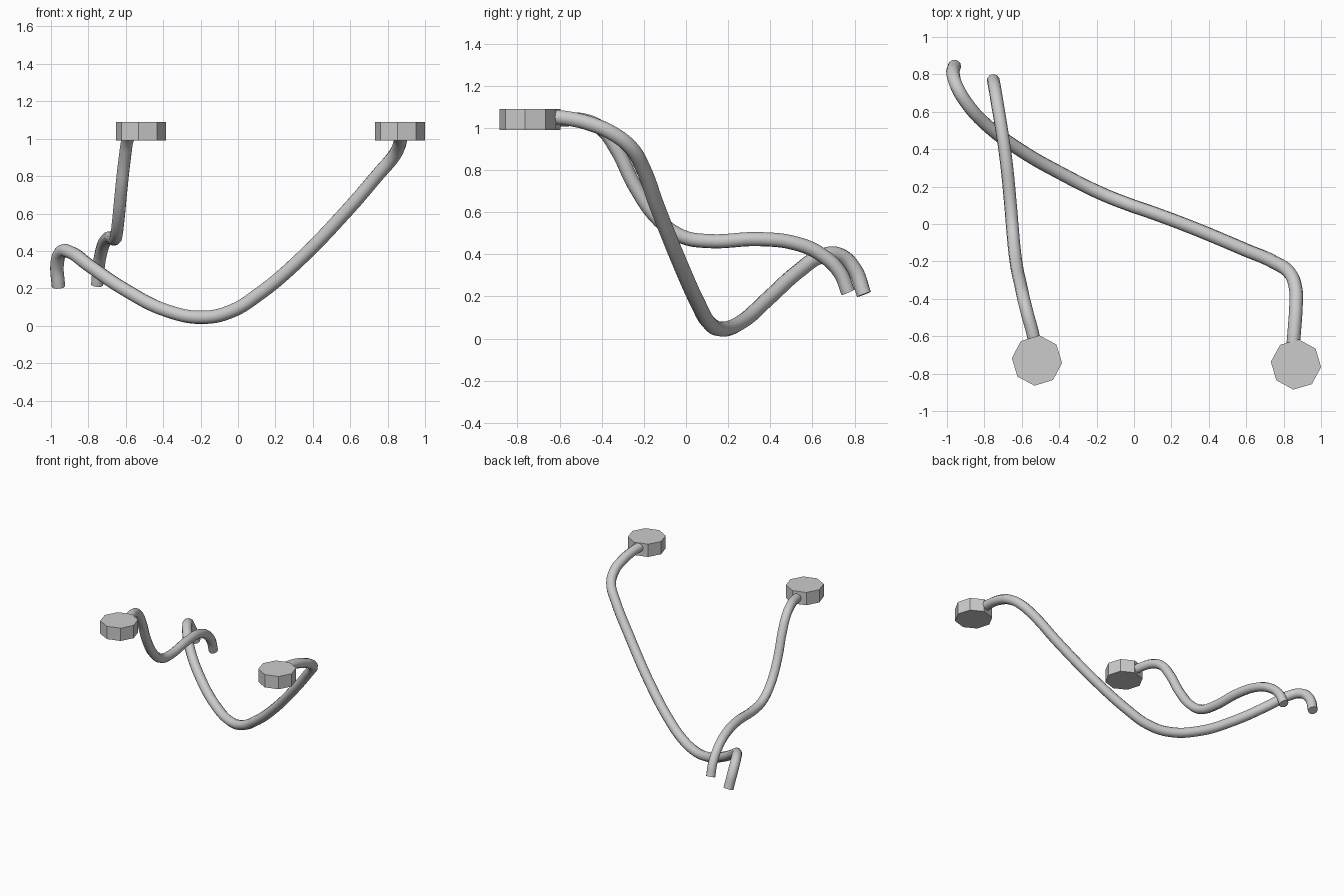
import bpy, math

if "Cube" in bpy.data.objects:
    bpy.data.objects.remove(bpy.data.objects["Cube"])


def cable(name, points, radius=0.036):
    """Smooth round tube through the given points, with closed ends."""
    cu = bpy.data.curves.new(name, 'CURVE')
    cu.dimensions = '3D'
    cu.bevel_depth = radius
    cu.bevel_resolution = 3
    cu.resolution_u = 6
    cu.use_fill_caps = True
    sp = cu.splines.new('BEZIER')
    sp.bezier_points.add(len(points) - 1)
    for bp, co in zip(sp.bezier_points, points):
        bp.co = co
        bp.handle_left_type = bp.handle_right_type = 'AUTO'
    ob = bpy.data.objects.new(name, cu)
    bpy.context.collection.objects.link(ob)
    bpy.ops.object.select_all(action='DESELECT')
    ob.select_set(True)
    bpy.context.view_layer.objects.active = ob
    bpy.ops.object.convert(target='MESH')
    bpy.ops.object.shade_smooth_by_angle(angle=math.radians(50))


def anchor(name, x, y, turn):
    """Flat-sided octagonal block."""
    bpy.ops.mesh.primitive_cylinder_add(vertices=8, radius=0.135, depth=0.1,
                                        location=(x, y, 1.04),
                                        rotation=(0, 0, math.radians(turn)))
    bpy.context.object.name = name


# Octagonal end blocks
anchor("left_end_block", -0.519, -0.73, 39.5)
anchor("right_end_block", 0.866, -0.751, 39)

# Long cable: right block, down to the floor, up and over at the back left
cable("long_cable", [
    (0.848, -0.68, 1.055), (0.858, -0.56, 1.045), (0.866, -0.44, 1.015),
    (0.865, -0.35, 0.975), (0.835, -0.265, 0.91), (0.75, -0.205, 0.81),
    (0.60, -0.14, 0.635), (0.30, -0.015, 0.325), (0.10, 0.06, 0.16),
    (-0.03, 0.105, 0.08), (-0.18, 0.165, 0.045), (-0.38, 0.265, 0.08),
    (-0.60, 0.39, 0.19), (-0.80, 0.54, 0.325), (-0.89, 0.64, 0.39),
    (-0.945, 0.73, 0.395), (-0.967, 0.80, 0.33), (-0.96, 0.845, 0.21)])

# Short cable: left block, steep drop, level run, then hooks down at the back
cable("short_cable", [
    (-0.525, -0.66, 1.03), (-0.545, -0.57, 1.04), (-0.57, -0.48, 1.035),
    (-0.59, -0.40, 0.995), (-0.605, -0.33, 0.90), (-0.625, -0.24, 0.72),
    (-0.64, -0.13, 0.565), (-0.65, -0.02, 0.485), (-0.66, 0.10, 0.463),
    (-0.685, 0.35, 0.472), (-0.71, 0.52, 0.452), (-0.73, 0.64, 0.40),
    (-0.745, 0.73, 0.315), (-0.753, 0.77, 0.22)], 0.034)
